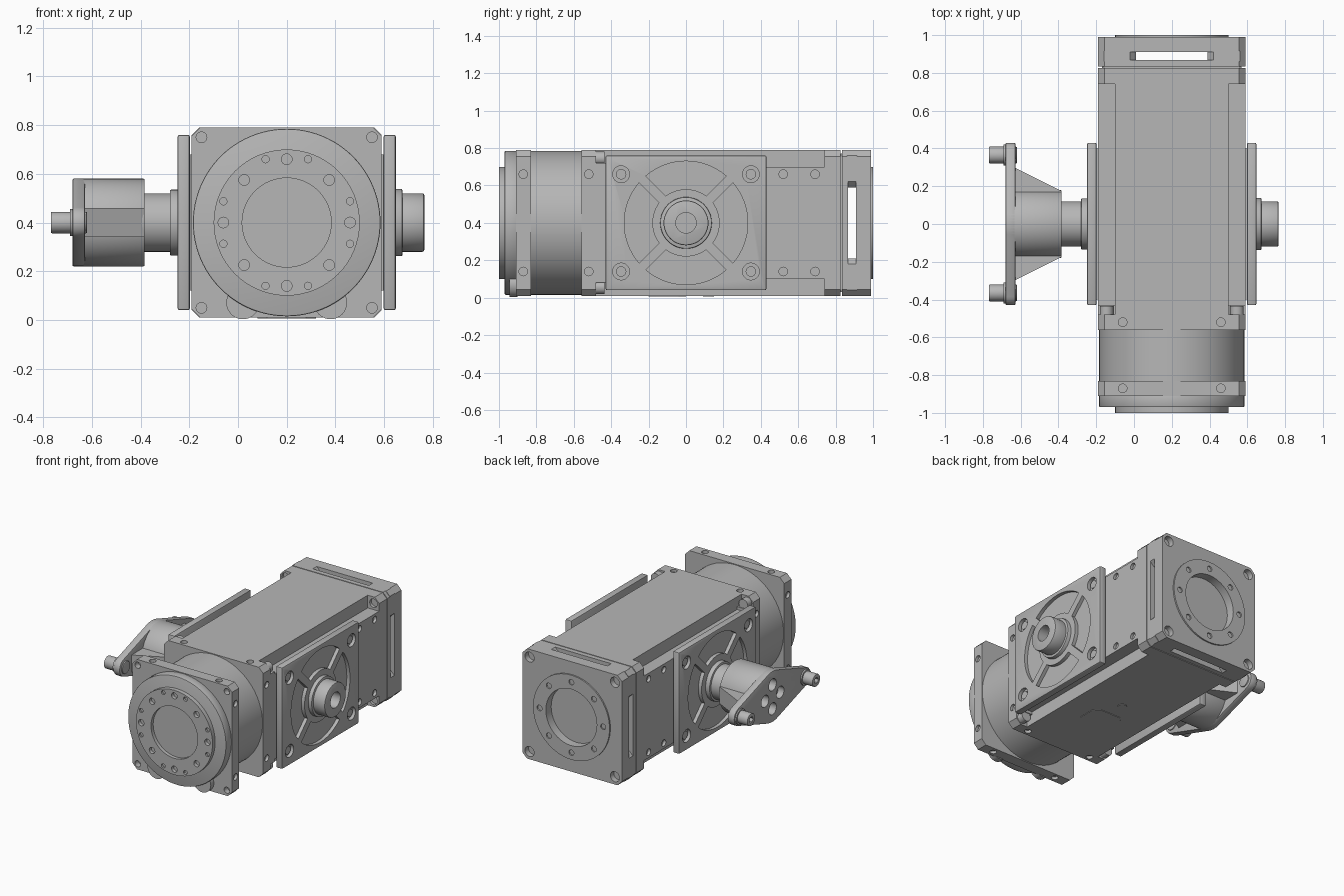
import bpy, bmesh, math
from mathutils import Vector

old = bpy.data.objects.get("Cube")
if old:
    bpy.data.objects.remove(old, do_unlink=True)

grey = bpy.data.materials.new("machined_grey")
grey.use_nodes = True
COL = (0.47, 0.47, 0.47, 1)
grey.diffuse_color = COL
grey.node_tree.nodes["Principled BSDF"].inputs["Base Color"].default_value = COL

CX, CZ = 0.2, 0.4      # axis of the main housing
H = 0.39               # half width of the housing


def place(axis, u, v, w):
    return Vector({"x": (w, u, v), "y": (u, w, v), "z": (u, v, w)}[axis])


def add_prism(bm, axis, pts, a, b):
    """Extrude a closed 2D outline along an axis from a to b."""
    lo = [bm.verts.new(place(axis, u, v, a)) for u, v in pts]
    hi = [bm.verts.new(place(axis, u, v, b)) for u, v in pts]
    faces = [bm.faces.new(lo), bm.faces.new(hi)]
    for i in range(len(pts)):
        j = (i + 1) % len(pts)
        faces.append(bm.faces.new((lo[i], lo[j], hi[j], hi[i])))
    bmesh.ops.recalc_face_normals(bm, faces=faces)


def arc(cu, cv, r, a0, a1, n):
    return [(cu + r * math.cos(math.radians(a0 + (a1 - a0) * i / n)),
             cv + r * math.sin(math.radians(a0 + (a1 - a0) * i / n))) for i in range(n + 1)]


def circle(cu, cv, r, n=32):
    return arc(cu, cv, r, 0, 360, n)[:-1]


def rect(u0, u1, v0, v1, c=0.0):
    """Rectangle, with chamfered corners when c is set."""
    if not c:
        return [(u0, v0), (u1, v0), (u1, v1), (u0, v1)]
    return [(u0 + c, v0), (u1 - c, v0), (u1, v0 + c), (u1, v1 - c),
            (u1 - c, v1), (u0 + c, v1), (u0, v1 - c), (u0, v0 + c)]


def make_mesh(name, prisms):
    bm = bmesh.new()
    for p in prisms:
        add_prism(bm, *p)
    me = bpy.data.meshes.new(name)
    bm.to_mesh(me)
    bm.free()
    ob = bpy.data.objects.new(name, me)
    bpy.context.scene.collection.objects.link(ob)
    return ob


def part(name, prisms, cuts=(), bevel=0.0):
    """Build a solid, round its edges, drill the cuts and smooth it."""
    ob = make_mesh(name, prisms)
    cutter = None
    if bevel:
        m = ob.modifiers.new("round", "BEVEL")
        m.width, m.segments, m.limit_method = bevel, 2, "ANGLE"
        m.angle_limit = math.radians(40)
    if cuts:
        cutter = make_mesh("cutter", cuts)
        m = ob.modifiers.new("drill", "BOOLEAN")
        m.object, m.operation, m.solver, m.use_self = cutter, "DIFFERENCE", "EXACT", True
    if ob.modifiers:
        dg = bpy.context.evaluated_depsgraph_get()
        dg.update()
        me = bpy.data.meshes.new_from_object(ob.evaluated_get(dg))
        ob.modifiers.clear()
        ob.data = me
    if cutter:
        bpy.data.objects.remove(cutter, do_unlink=True)
    ob.data.materials.clear()
    ob.data.materials.append(grey)
    bpy.ops.object.select_all(action="DESELECT")
    ob.select_set(True)
    bpy.context.view_layer.objects.active = ob
    bpy.ops.object.shade_smooth_by_angle(angle=math.radians(30))
    return ob


SIGNS = [(-1, -1), (1, -1), (1, 1), (-1, 1)]
square = rect(CX - H, CX + H, CZ - H, CZ + H, 0.035)


def corners(d, r, a, b):
    return [("y", circle(CX + s * d, CZ + t * d, r, 16), a, b) for s, t in SIGNS]


def edge_holes(y, sides_only=False):
    """Shallow screw holes on the faces of the housing at one y."""
    out = []
    for s in (-1, 1):
        for t in (-1, 1):
            x = CX + s * H
            out.append(("x", circle(y, CZ + t * 0.26, 0.023, 16), x - 0.02, x + 0.02))
            if not sides_only:
                z = CZ + s * H
                out.append(("z", circle(CX + t * 0.26, y, 0.023, 16), z - 0.02, z + 0.02))
    return out


def ring_holes(r, hole, count, a, b, start=0):
    return [("y", circle(CX + r * math.cos(start + k * math.tau / count),
                         CZ + r * math.sin(start + k * math.tau / count), hole, 16), a, b)
            for k in range(count)]


# Main housing: square section with stepped corners
I = 0.3
step = [(CX + u, CZ + v) for u, v in
        [(-I, -H), (I, -H), (I, -I), (H, -I), (H, I), (I, I),
         (I, H), (-I, H), (-I, I), (-H, I), (-H, -I), (-I, -I)]]
part("main_housing", [("y", step, -0.43, 0.74)],
     edge_holes(0.52, True) + edge_holes(0.69, True))

# Underside cover
part("underside_cover", [("z", rect(0.08, 0.32, -0.2, 0.0, 0.04), 0.006, 0.02),
                         ("z", circle(CX, 0.12, 0.03), 0.006, 0.02)])

# Front section: body flange, motor drum, end plate, output ring
notches = [("y", rect(*sorted((CX + s * I, CX + s * 0.45)), *sorted((CZ + t * 0.32, CZ + t * 0.45))),
            -0.48, -0.4) for s, t in SIGNS]
part("body_flange", [("y", square, -0.56, -0.43)], edge_holes(-0.52) + notches)
part("flange_screws", corners(0.345, 0.036, -0.49, -0.435))
part("motor_drum", [("y", circle(CX, CZ, 0.385, 96), -0.84, -0.55)])
part("front_plate", [("y", square, -0.91, -0.83)],
     edge_holes(-0.87) + corners(0.35, 0.022, -0.95, -0.87))
part("output_flange", [("y", circle(CX, CZ, 0.385, 96), -0.97, -0.9)], bevel=0.006)
part("plate_bosses", [("y", circle(x, 0.071, 0.068), -0.945, -0.9) for x in (0.02, 0.38)])
holes = ring_holes(0.26, 0.022, 4, -1.1, -0.975) + ring_holes(0.247, 0.022, 4, -1.1, -0.975, math.pi / 4)
for off in (-0.087, 0.087):
    for s in (-1, 1):
        holes.append(("y", circle(CX + off, CZ + s * 0.26, 0.015, 12), -1.1, -0.985))
        holes.append(("y", circle(CX + s * 0.26, CZ + off, 0.015, 12), -1.1, -0.985))
part("output_ring", [("y", circle(CX, CZ, 0.3, 64), -1.0, -0.96)],
     holes + [("y", circle(CX, CZ, 0.183, 64), -1.1, -0.975)])

# Rear section: block, slotted spacer posts, end cover
part("rear_block", [("y", square, 0.74, 0.827)], corners(0.345, 0.03, 0.7, 0.76))
part("spacer_plate", [("y", square, 0.833, 0.867)])
part("spacer_core", [("y", rect(CX - 0.37, CX + 0.37, CZ - 0.37, CZ + 0.37), 0.82, 0.84)])
for i, (s, t) in enumerate(SIGNS):
    u0, u1 = sorted((CX + s * 0.19, CX + s * H))
    v0, v1 = sorted((CZ + t * 0.19, CZ + t * H))
    pts = rect(u0, u1, v0, v1, 0.03)
    part("spacer_post_%d" % (i + 1), [("y", pts, 0.86, 0.915)])
part("rear_cover", [("y", square, 0.91, 0.99)],
     corners(0.335, 0.036, 0.95, 1.1) + [("y", circle(CX, CZ, 0.2, 64), 0.94, 1.1)])
part("rear_ring", [("y", circle(CX, CZ, 0.3, 64), 0.975, 1.0)],
     ring_holes(0.25, 0.02, 8, 0.985, 1.1) + [("y", circle(CX, CZ, 0.2, 64), 0.9, 1.1)])


# Side panels with four recessed sectors and screw holes
def side_panel(name, inner, outer):
    out = 1 if outer > inner else -1
    deep = sorted((outer - out * 0.025, outer + out * 0.1))
    cuts = []
    for k in range(4):
        m = 90 * k
        cuts.append(("x", arc(0, CZ, 0.33, m - 40.5, m + 40.5, 16)
                     + arc(0, CZ, 0.18, m + 37, m - 37, 12), *deep))
    for s, t in SIGNS:
        cuts.append(("x", circle(s * 0.347, CZ + t * 0.26, 0.045, 24), *deep))
    part(name, [("x", rect(-0.43, 0.43, 0.04, 0.76), *sorted((inner, outer)))], cuts, bevel=0.008)
    tips = [("x", circle(s * 0.347, CZ + t * 0.26, 0.028, 16),
             *sorted((outer - out * 0.03, outer - out * 0.012))) for s, t in SIGNS]
    part(name + "_screws", tips)
    edge = CX + out * H
    part(name + "_spacer", [("x", rect(-0.4, 0.4, 0.12, 0.68), *sorted((edge - out * 0.02, inner + out * 0.01)))])


side_panel("left_panel", 0.598, 0.648)
side_panel("right_panel", -0.198, -0.248)

# Left shaft hub with bore
bore = [("x", circle(0, CZ, 0.055, 32), 0.66, 0.9)]
part("left_hub_collar", [("x", circle(0, CZ, 0.138, 48), 0.6, 0.675)], bore, bevel=0.005)
part("left_hub", [("x", circle(0, CZ, 0.12, 48), 0.64, 0.765)], bore, bevel=0.008)

# Right shaft and flange bracket
part("right_hub_collar", [("x", circle(0, CZ, 0.135, 48), -0.28, -0.2)], bevel=0.005)
part("right_shaft", [("x", circle(0, CZ, 0.12, 48), -0.4, -0.25)])
hub_holes = [("x", circle(0.085 * u, CZ + 0.085 * v, 0.042, 24), -0.8, -0.5)
             for u, v in [(1, 0), (-1, 0), (0, 1), (0, -1)]]
part("bracket_hub", [("x", circle(0, CZ, 0.18, 64), -0.672, -0.383)], hub_holes, bevel=0.006)

# Lozenge plate: tangent hull of a large middle disc and two small ends
R, r, D = 0.18, 0.065, 0.365
a = math.degrees(math.acos((R - r) / D))
loz = (arc(D, CZ, r, -a, a, 12) + arc(0, CZ, R, a, 180 - a, 12)
       + arc(-D, CZ, r, 180 - a, 180 + a, 12) + arc(0, CZ, R, 180 + a, 360 - a, 12))
part("bracket_plate", [("x", loz, -0.68, -0.628)], hub_holes, bevel=0.006)
for side, s in (("back", 1), ("front", -1)):
    rib = [(-0.635, s * 0.3), (-0.385, s * 0.175), (-0.385, s * 0.1), (-0.635, s * 0.1)]
    part("bracket_rib_" + side, [("z", rib, CZ - 0.06, CZ + 0.06)])
    part("bracket_pin_" + side, [("x", circle(s * D, CZ, 0.044), -0.768, -0.62)],
         [("x", circle(s * D, CZ, 0.022, 6), -0.9, -0.74)], bevel=0.004)
    part("pin_washer_" + side, [("x", circle(s * D, CZ, 0.055), -0.69, -0.66)])
